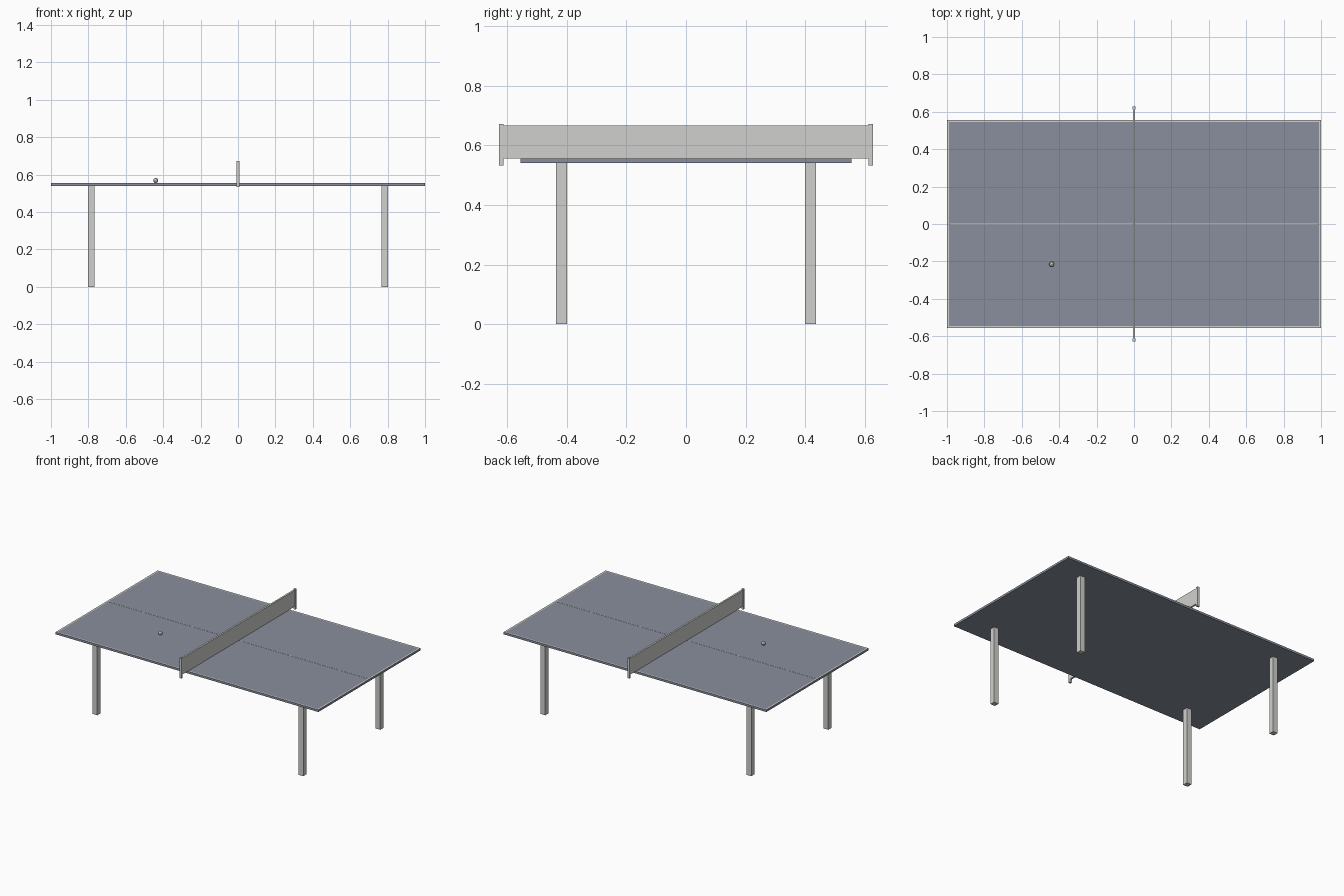
import bpy
import bmesh
from mathutils import Matrix, Vector

cube = bpy.data.objects.get("Cube")
if cube:
    bpy.data.objects.remove(cube, do_unlink=True)


def material(name, rgb):
    mat = bpy.data.materials.new(name)
    mat.use_nodes = True
    colour = (*rgb, 1)
    mat.diffuse_color = colour
    mat.node_tree.nodes["Principled BSDF"].inputs["Base Color"].default_value = colour
    return mat


slate = material("slate blue", (0.25, 0.275, 0.34))
white = material("off white", (0.63, 0.63, 0.61))


def finish(name, bm, *mats):
    mesh = bpy.data.meshes.new(name)
    bm.to_mesh(mesh)
    bm.free()
    for mat in mats:
        mesh.materials.append(mat)
    obj = bpy.data.objects.new(name, mesh)
    bpy.context.collection.objects.link(obj)
    return obj


def box_mesh(low, high):
    low, high = Vector(low), Vector(high)
    bm = bmesh.new()
    bmesh.ops.create_cube(bm, size=1, matrix=Matrix.Translation((low + high) / 2)
                          @ Matrix.Diagonal((*(high - low), 1)))
    return bm


def box(name, low, high, mat):
    return finish(name, box_mesh(low, high), mat)


# Table top with a flush white border inset into its upper face
bottom, top = 0.54, 0.555
bm = box_mesh((-1, -0.555, bottom), (1, 0.555, top))
bm.normal_update()
upper = [f for f in bm.faces if f.normal.z > 0.5]
border = bmesh.ops.inset_region(bm, faces=upper, thickness=0.015)["faces"]
for face in border:
    face.material_index = 1
finish("table_top", bm, slate, white)

# Thin painted centre line
box("centre_line", (-0.985, -0.0015, top), (0.985, 0.0015, top + 0.001), white)

# Four square legs
for side, sx in (("left", 1), ("right", -1)):
    for end, sy in (("front", -1), ("back", 1)):
        x, y, half = sx * 0.784, sy * 0.418, 0.018
        box(f"{end}_{side}_leg", (x - half, y - half, 0),
            (x + half, y + half, bottom), white)

# Net and its two end posts
box("net", (-0.006, -0.615, top), (0.006, 0.615, 0.667), white)
for end, sy in (("front", -1), ("back", 1)):
    y = sy * 0.62
    box(f"{end}_net_post", (-0.008, y - 0.007, 0.533), (0.008, y + 0.007, 0.672), white)

# Small ball resting on the table
radius = 0.014
bm = bmesh.new()
bmesh.ops.create_icosphere(bm, subdivisions=2, radius=radius,
                           matrix=Matrix.Translation((-0.44, -0.215, top + radius)))
finish("ball", bm, white)
